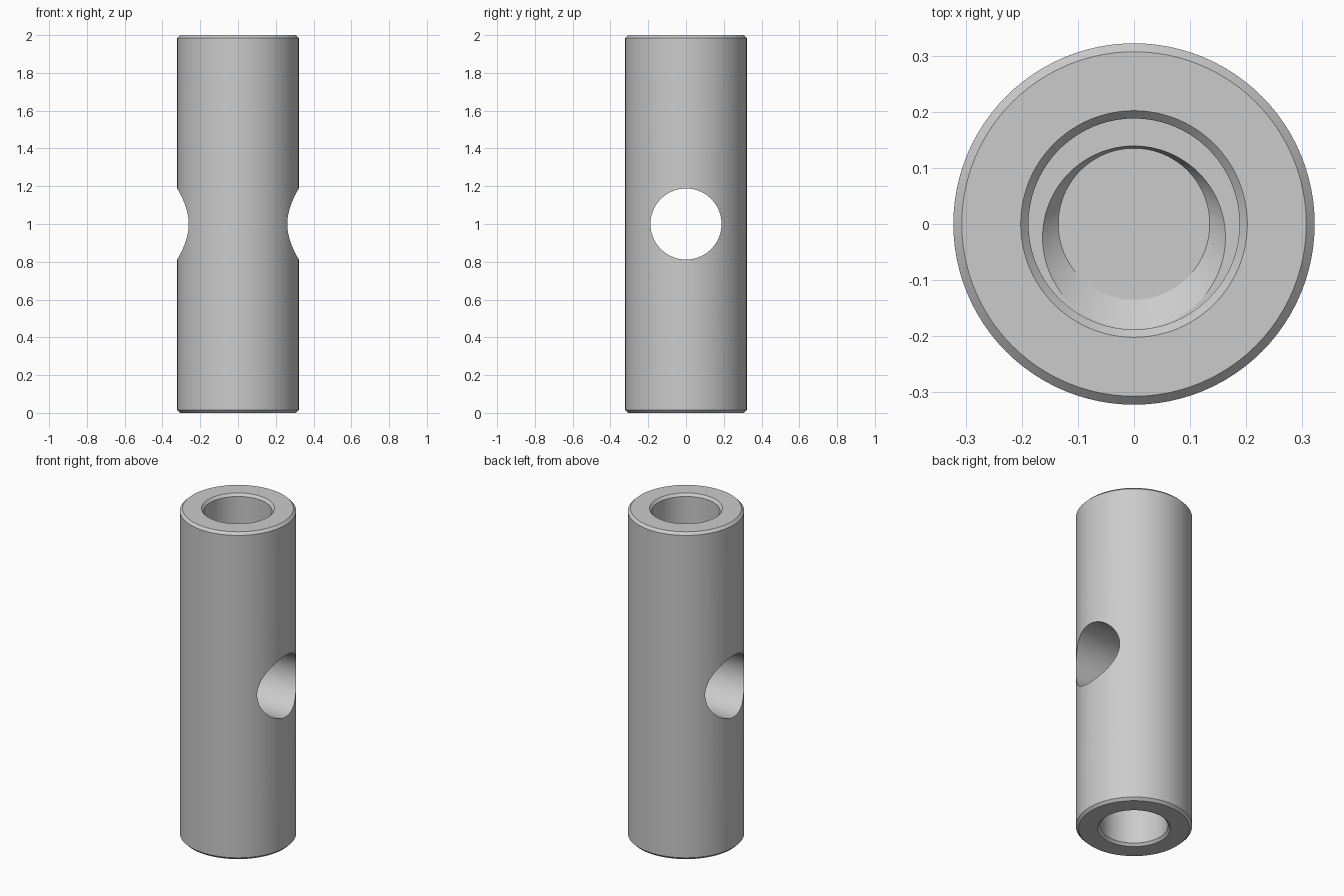
import bpy
import bmesh
from math import cos, sin, pi, radians

SIDES = 96
cube = bpy.data.objects.get("Cube")
if cube:
    bpy.data.objects.remove(cube, do_unlink=True)

grey = bpy.data.materials.new("plain grey")
grey.use_nodes = True
colour = (0.6, 0.6, 0.6, 1)
grey.diffuse_color = colour
grey.node_tree.nodes["Principled BSDF"].inputs["Base Color"].default_value = colour


def add_ring(bm, radius, z, y=0):
    """One circle of vertices."""
    angles = [2 * pi * i / SIDES for i in range(SIDES)]
    return [bm.verts.new((radius * cos(a), y + radius * sin(a), z)) for a in angles]


# One end, from the middle outwards, over the rim and down the blind bore:
# radius, height, y offset
end_profile = [
    (0.322, 1.985, 0), (0.307, 2.0, 0),
    (0.202, 2.0, 0), (0.188, 1.985, 0),
    (0.188, 1.45, 0), (0.163, 1.45, -0.024), (0.135, 1.42, 0),
]

# Sleeve body: the same end mirrored to top and bottom
bm = bmesh.new()
top = [add_ring(bm, r, z, y) for r, z, y in end_profile]
bottom = [add_ring(bm, r, 2 - z, y) for r, z, y in end_profile]
rings = bottom[::-1] + top
for a, b in zip(rings, rings[1:]):
    for i in range(SIDES):
        j = (i + 1) % SIDES
        bm.faces.new((a[i], a[j], b[j], b[i]))
bm.faces.new(rings[0])
bm.faces.new(rings[-1])
bmesh.ops.recalc_face_normals(bm, faces=bm.faces)
mesh = bpy.data.meshes.new("pin_body")
bm.to_mesh(mesh)
bm.free()
body = bpy.data.objects.new("pin_body", mesh)
bpy.context.collection.objects.link(body)
mesh.materials.append(grey)

# Cross hole, drilled sideways through the middle
bpy.ops.mesh.primitive_cylinder_add(vertices=SIDES, radius=0.188, depth=1,
                                    location=(0, 0, 1), rotation=(0, pi / 2, 0))
drill = bpy.context.object
drill.name = "cross_hole_cutter"
drill.data.materials.append(grey)
cut = body.modifiers.new("cross_hole", "BOOLEAN")
cut.operation = "DIFFERENCE"
cut.solver = "EXACT"
cut.object = drill

bpy.ops.object.select_all(action="DESELECT")
body.select_set(True)
bpy.context.view_layer.objects.active = body
bpy.ops.object.modifier_apply(modifier=cut.name)
bpy.data.objects.remove(drill, do_unlink=True)
bpy.ops.object.shade_smooth_by_angle(angle=radians(20))
